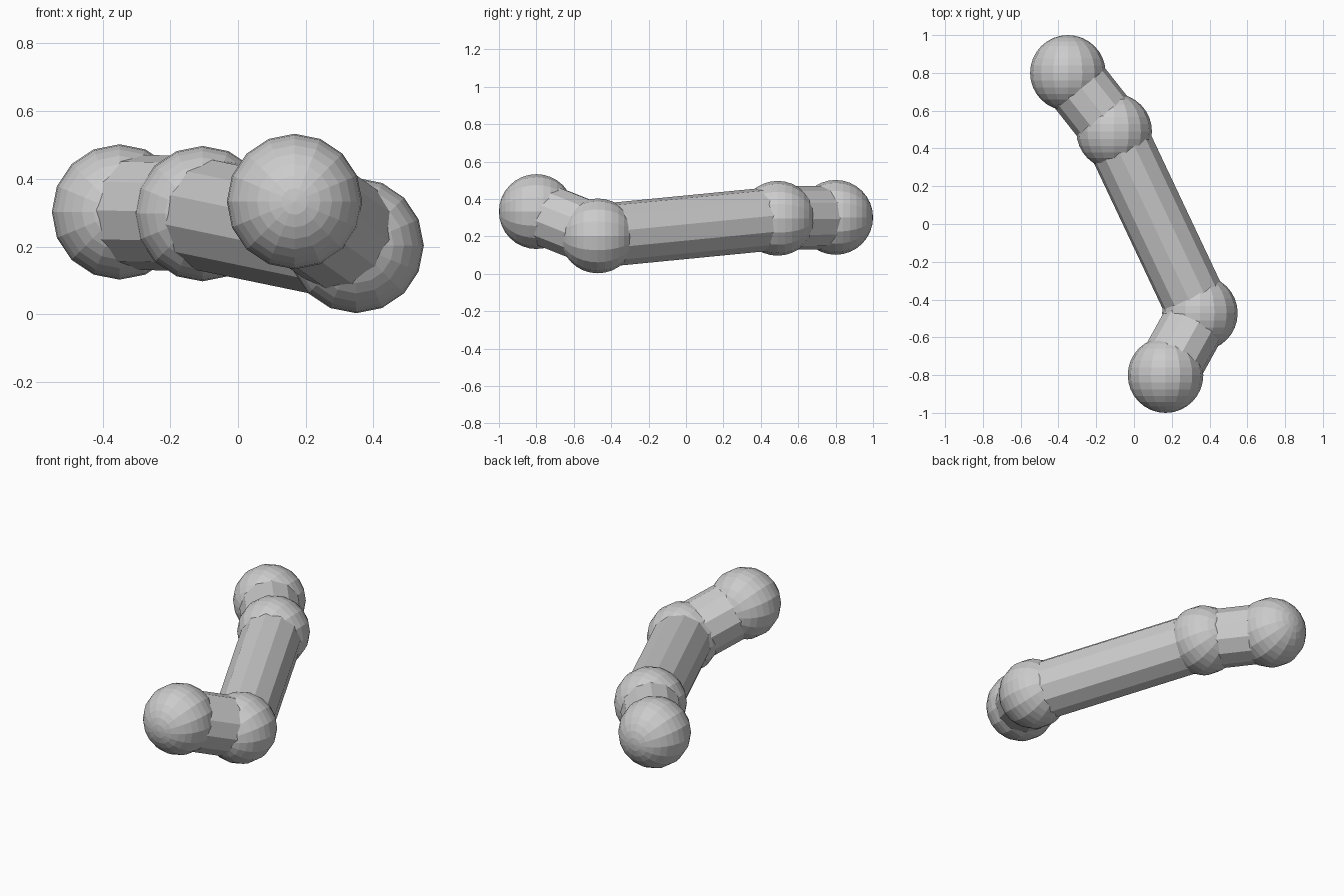
import bpy
from math import pi
from mathutils import Vector, Matrix

if "Cube" in bpy.data.objects:
    bpy.data.objects.remove(bpy.data.objects["Cube"])

JOINT_R, ROD_R = 0.2, 0.17
joints = [Vector(p) for p in [(-0.35, 0.80, 0.302), (-0.105, 0.49, 0.297),
                              (0.349, -0.472, 0.203), (0.167, -0.80, 0.333)]]
lay_down = Matrix.Rotation(-pi / 2, 4, 'X')   # local z axis to world y

# Ball joints, poles along y
for i, p in enumerate(joints):
    bpy.ops.mesh.primitive_uv_sphere_add(segments=16, ring_count=16, radius=JOINT_R)
    ball = bpy.context.object
    ball.name = f"ball_joint_{i + 1}"
    ball.matrix_world = Matrix.Translation(p) @ lay_down

# Twelve-sided rods joining consecutive balls
for i, (a, b) in enumerate(zip(joints, joints[1:])):
    d = b - a
    turn = Vector((0, 1, 0)).rotation_difference(d).to_matrix().to_4x4()
    bpy.ops.mesh.primitive_cylinder_add(vertices=12, radius=ROD_R, depth=d.length)
    rod = bpy.context.object
    rod.name = f"rod_{i + 1}"
    rod.matrix_world = Matrix.Translation((a + b) / 2) @ turn @ lay_down
